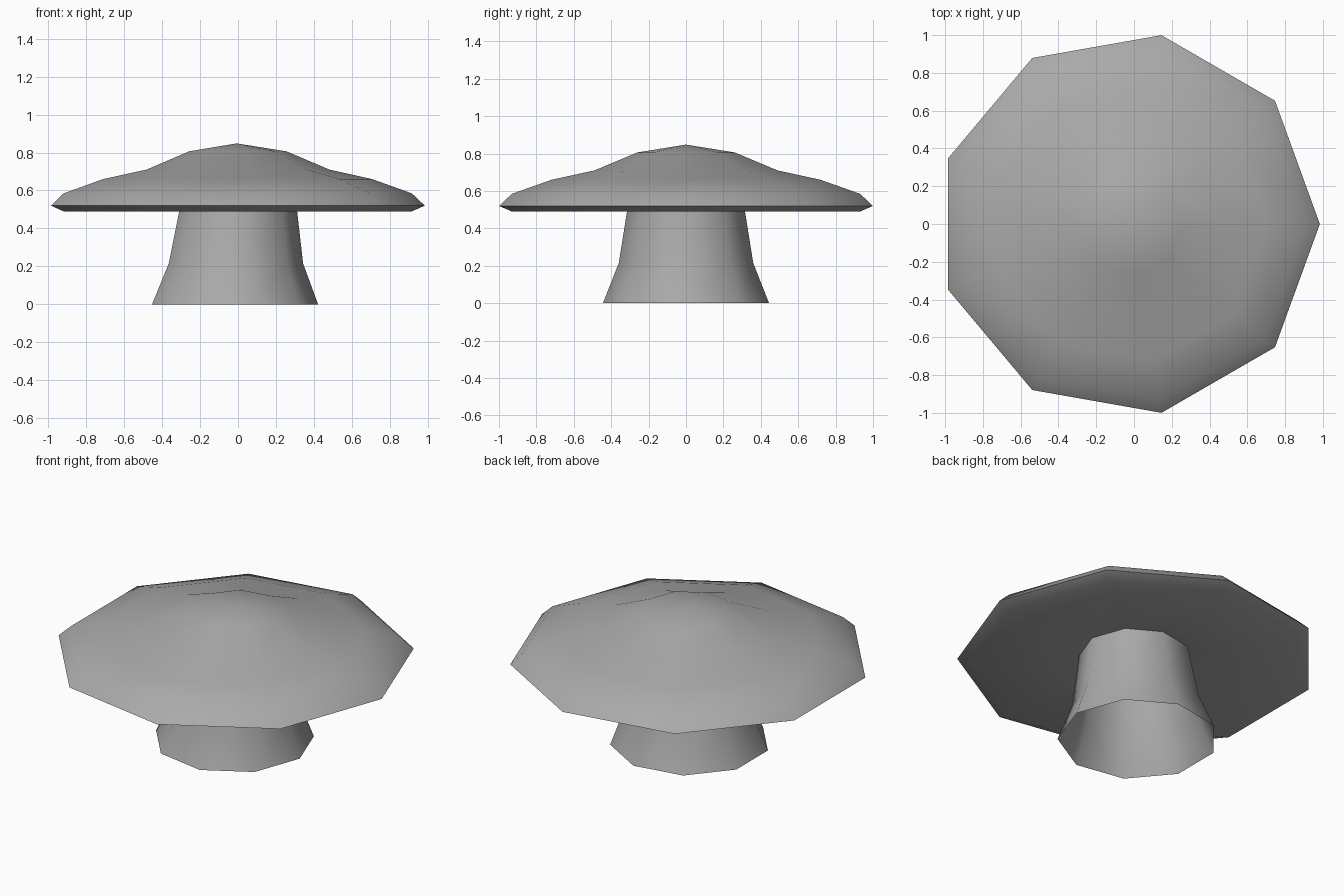
import bpy, bmesh, math

SIDES = 9

cube = bpy.data.objects.get("Cube")
if cube:
    bpy.data.objects.remove(cube, do_unlink=True)


def material(name, colour):
    m = bpy.data.materials.new(name)
    m.use_nodes = True
    m.diffuse_color = colour
    m.node_tree.nodes["Principled BSDF"].inputs["Base Color"].default_value = colour
    return m


def lathe(name, rings, mat):
    """Skin nine-sided rings of (radius, height, x offset); radius 0 is a pole."""
    bm = bmesh.new()
    loops = []
    for r, z, cx in rings:
        count = SIDES if r else 1
        loops.append([bm.verts.new((cx + r * math.cos(math.tau * i / SIDES),
                                    r * math.sin(math.tau * i / SIDES), z))
                      for i in range(count)])
    for a, b in zip(loops, loops[1:]):
        for i in range(SIDES):
            j = (i + 1) % SIDES
            if len(b) == 1:
                bm.faces.new((a[i], a[j], b[0]))
            else:
                bm.faces.new((a[i], a[j], b[j], b[i]))
    mesh = bpy.data.meshes.new(name)
    bm.to_mesh(mesh)
    bm.free()
    mesh.materials.append(mat)
    obj = bpy.data.objects.new(name, mesh)
    bpy.context.collection.objects.link(obj)
    bpy.ops.object.select_all(action='DESELECT')
    obj.select_set(True)
    bpy.context.view_layer.objects.active = obj
    bpy.ops.object.shade_smooth_by_angle(angle=math.radians(60))
    return obj


grey = material("plain grey", (0.4, 0.4, 0.4, 1))

# Cap: underside rising to the stem, sharp rim, stepped dome
lathe("cap", [
    (0.314, 0.53, -0.007), (0.945, 0.49, -0.03), (1.015, 0.52, -0.031),
    (0.945, 0.585, -0.03), (0.73, 0.66, -0.024), (0.497, 0.71, -0.015),
    (0.265, 0.806, -0.009), (0, 0.848, -0.007)], grey)

# Stem: flared, open at the foot
lathe("stem", [
    (0.451, 0, -0.029), (0.365, 0.215, -0.022), (0.314, 0.53, -0.007)], grey)
